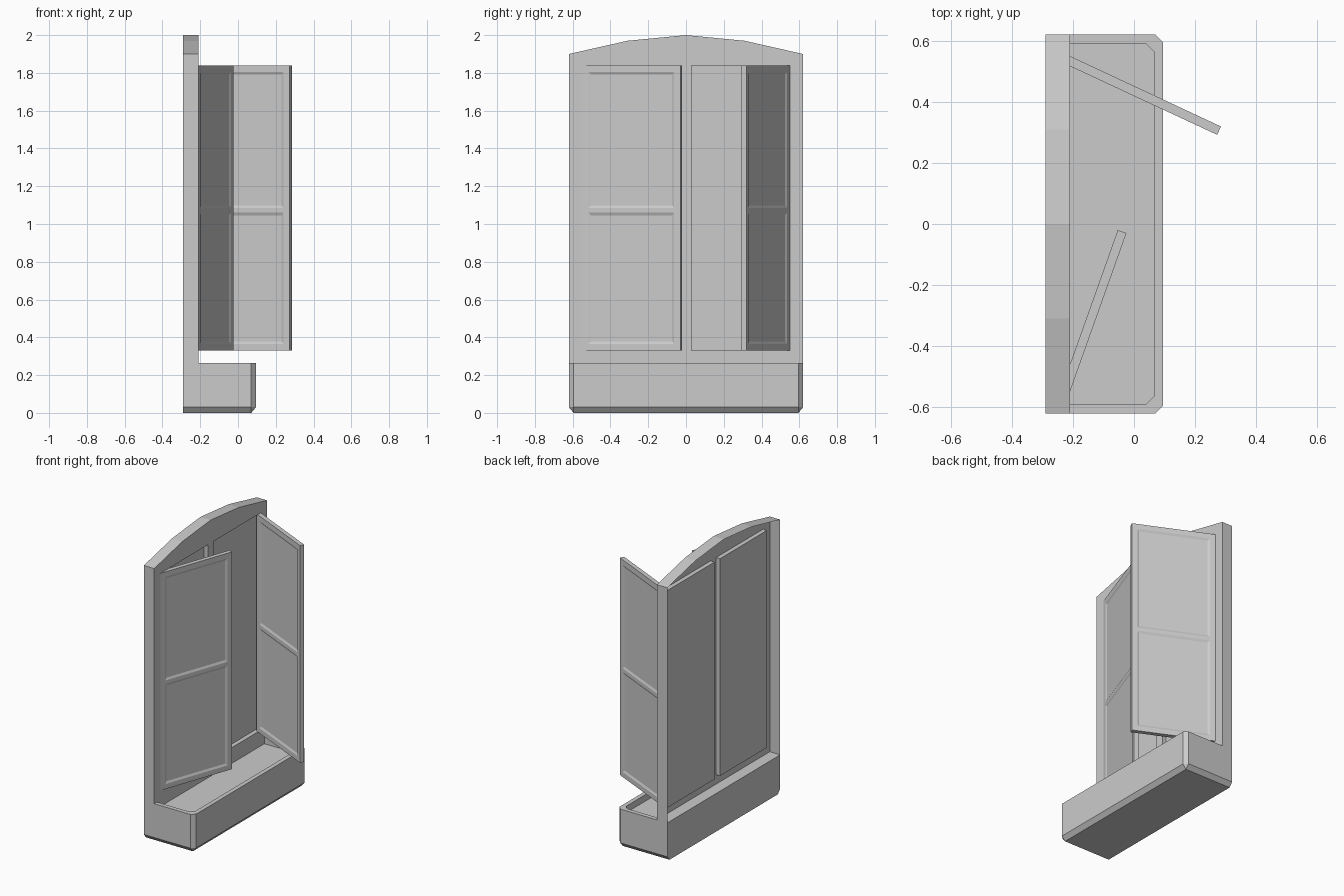
import bpy, bmesh, math
from mathutils import Vector

if "Cube" in bpy.data.objects:
    bpy.data.objects.remove(bpy.data.objects["Cube"])

XB, XF, XR = -0.29, -0.21, -0.24      # wall back, wall front, recess back
HALF, Y0, Y1 = 0.62, 0.03, 0.545      # half width, opening limits
Z0, Z1, RIM = 0.33, 1.84, 0.265       # opening heights, planter rim


def finish(bm, name):
    bmesh.ops.remove_doubles(bm, verts=bm.verts, dist=1e-5)
    bmesh.ops.recalc_face_normals(bm, faces=bm.faces)
    me = bpy.data.meshes.new(name)
    bm.to_mesh(me)
    bm.free()
    ob = bpy.data.objects.new(name, me)
    bpy.context.collection.objects.link(ob)
    return ob


def face(bm, pts):
    return bm.faces.new([bm.verts.new(p) for p in pts])


# Window wall: arched front sheet with side and top returns, open at the back
bm = bmesh.new()
arch = [(HALF, 1.9), (0.31, 1.97), (0, 2.0), (-0.31, 1.97), (-HALF, 1.9)]
ys = [-HALF, -Y1, -Y0, Y0, Y1, HALF]


def front(pts):
    return face(bm, [(XF, y, z) for y, z in pts])


front([(y, Z1) for y in ys] + arch)
front([(-HALF, RIM), (HALF, RIM)] + [(y, Z0) for y in reversed(ys)])
for a, b in ((-HALF, -Y1), (-Y0, Y0), (Y1, HALF)):
    front([(a, Z0), (b, Z0), (b, Z1), (a, Z1)])
edge = [(HALF, RIM), (HALF, Z0), (HALF, Z1)] + arch + [(-HALF, Z1), (-HALF, Z0), (-HALF, RIM)]
for (ya, za), (yb, zb) in zip(edge, edge[1:]):
    face(bm, [(XF, ya, za), (XB, ya, za), (XB, yb, zb), (XF, yb, zb)])

# Recessed panes of the two openings
for a, b in ((-Y1, -Y0), (Y0, Y1)):
    c = [(a, Z0), (b, Z0), (b, Z1), (a, Z1)]
    face(bm, [(XR, y, z) for y, z in c])
    for i in range(4):
        p, q = c[i], c[(i + 1) % 4]
        face(bm, [(XF, *p), (XR, *p), (XR, *q), (XF, *q)])
wall = finish(bm, "window_wall")
# make sure the wall faces outwards
if max(wall.data.polygons, key=lambda p: p.center.z * (abs(p.normal.x) > .9)).normal.x < 0:
    wall.data.flip_normals()

# Planter box: stacked rings from the base up to the rim and down to the soil
bm = bmesh.new()
base = [(XB, .595), (.07, .595), (.07, .595)]
outer = [(XB, .62), (.07, .62), (.095, .595)]
inner = [(XF, .59), (.04, .59), (.065, .565)]
rings = []
for half, z in ((base, 0), (outer, .03), (outer, RIM), (inner, RIM), (inner, .22)):
    loop = half + [(x, -y) for x, y in reversed(half)]
    rings.append([bm.verts.new((x, y, z)) for x, y in loop])
for r, s in zip(rings, rings[1:]):
    for i in range(6):
        j = (i + 1) % 6
        bm.faces.new((r[i], r[j], s[j], s[i]))
bm.faces.new(rings[0])
bm.faces.new(rings[-1])
finish(bm, "planter_box")


# Shutters: slabs with two shallow bevelled panels on each side
def shutter(name, width, side, angle):
    bm = bmesh.new()
    bmesh.ops.create_cube(bm, size=1)
    for v in bm.verts:
        v.co = Vector(((v.co.x + .5) * width, (v.co.y - .5 * side) * .03,
                       Z0 + (v.co.z + .5) * (Z1 - Z0)))
    cuts = [((u, 0, 0), (1, 0, 0)) for u in (.035, width - .035)]
    cuts += [((0, 0, z), (0, 0, 1)) for z in (.365, 1.06, 1.085, 1.805)]
    for co, no in cuts:
        bmesh.ops.bisect_plane(bm, geom=bm.verts[:] + bm.edges[:] + bm.faces[:],
                               plane_co=co, plane_no=no)
    bm.normal_update()
    panels = [f for f in bm.faces if abs(f.normal.y) > .9 and f.calc_area() > .15]
    bmesh.ops.inset_individual(bm, faces=panels, thickness=.02, depth=-.006)
    ob = finish(bm, name)
    ob.location = (XF, .55 * side, 0)
    ob.rotation_euler.z = math.radians(angle)


shutter("left_shutter", .552, -1, 70.4)
shutter("right_shutter", .546, 1, -25)
